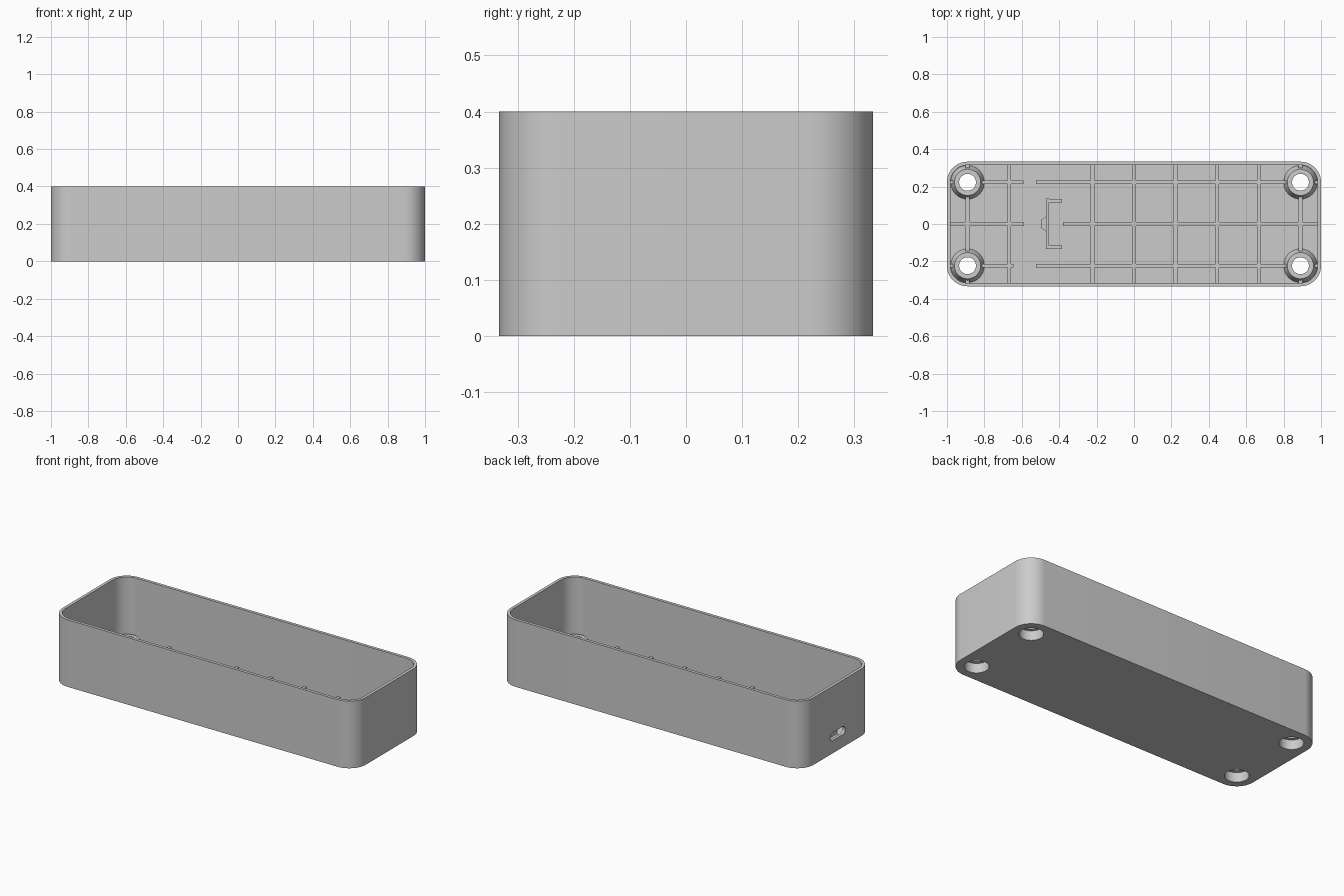
import bpy, bmesh, math
from mathutils import Matrix, Vector

cube = bpy.data.objects.get("Cube")
if cube:
    bpy.data.objects.remove(cube, do_unlink=True)

GREY = (0.6, 0.6, 0.6, 1)
grey = bpy.data.materials.new("light grey plastic")
grey.use_nodes = True
grey.diffuse_color = GREY
grey.node_tree.nodes["Principled BSDF"].inputs["Base Color"].default_value = GREY

HX, HY, HEIGHT = 1.0, 0.333, 0.4
RADIUS, WALL, FLOOR = 0.11, 0.018, 0.02
RIB_TOP, RIB_W, PITCH, ROW = 0.05, 0.02, 0.2225, 0.223
CORNERS = [(sx * (HX - RADIUS), sy * ROW) for sx in (-1, 1) for sy in (-1, 1)]


def finish(name, bm):
    bmesh.ops.recalc_face_normals(bm, faces=bm.faces)
    mesh = bpy.data.meshes.new(name)
    bm.to_mesh(mesh)
    bm.free()
    obj = bpy.data.objects.new(name, mesh)
    bpy.context.collection.objects.link(obj)
    mesh.materials.append(grey)
    return obj


def rounded(hx, hy, r, steps=12):
    """Outline of a rectangle with rounded corners."""
    points = []
    for k, (sx, sy) in enumerate([(1, 1), (-1, 1), (-1, -1), (1, -1)]):
        for i in range(steps + 1):
            a = (k + i / steps) * math.pi / 2
            points.append((sx * (hx - r) + r * math.cos(a),
                           sy * (hy - r) + r * math.sin(a)))
    return points


def prism(name, outline, z0, z1, matrix=Matrix()):
    bm = bmesh.new()
    face = bm.faces.new([bm.verts.new((x, y, z0)) for x, y in outline])
    grown = bmesh.ops.extrude_face_region(bm, geom=[face])["geom"]
    for v in grown:
        if isinstance(v, bmesh.types.BMVert):
            v.co.z = z1
    bmesh.ops.remove_doubles(bm, verts=bm.verts, dist=1e-5)
    bm.transform(matrix)
    return finish(name, bm)


def add_box(bm, x0, x1, y0, y1, z0, z1):
    size = Vector((x1 - x0, y1 - y0, z1 - z0))
    mid = Vector((x0 + x1, y0 + y1, z0 + z1)) / 2
    bmesh.ops.create_cube(bm, size=1, matrix=Matrix.Translation(mid) @ Matrix.Diagonal((*size, 1)))


def boolean(obj, other, operation="DIFFERENCE"):
    mod = obj.modifiers.new("boolean", "BOOLEAN")
    mod.operation, mod.solver, mod.object = operation, "EXACT", other
    bpy.context.view_layer.objects.active = obj
    bpy.ops.object.modifier_apply(modifier=mod.name)
    bpy.data.objects.remove(other, do_unlink=True)


def cylinder(r, x, y, z0, z1):
    circle = [(x + r * math.cos(a), y + r * math.sin(a))
              for a in (i * math.tau / 48 for i in range(48))]
    return prism("cutter", circle, z0, z1)


# Tray: rounded shell with an open top
tray = prism("tray", rounded(HX, HY, RADIUS), 0, HEIGHT)
boolean(tray, prism("cutter", rounded(HX - WALL, HY - WALL, RADIUS - WALL), FLOOR, 1))
for x, y in CORNERS:
    boolean(tray, cylinder(0.065, x, y, -0.1, 0.1))

# Cable port: shallow recess and through slot in the end wall
side = Matrix.Translation((0, 0, 0.1)) @ Matrix(((0, 0, 1, 0), (1, 0, 0, 0), (0, 1, 0, 0), (0, 0, 0, 1)))
boolean(tray, prism("cutter", rounded(0.095, 0.037, 0.036), -1.1, -0.991, side))
boolean(tray, prism("cutter", rounded(0.07, 0.024, 0.023), -1.1, -0.9, side))

# Floor ribs: cross ribs and lengthwise ribs with gaps for the clip
crossing = [k * PITCH for k in range(-4, 5) if k != -2]
rows = [(ROW, -0.99, -0.59), (ROW, -0.525, 0.99),
        (0, -0.99, -0.59), (0, -0.38, 0.99),
        (-ROW, -0.99, -0.645), (-ROW, -0.525, 0.99)]
z0 = FLOOR - 0.01
ribs = None
h = RIB_W / 2
for box in ([(x - h, x + h, -0.322, 0.322) for x in crossing]
            + [(x0, x1, y - h, y + h) for y, x0, x1 in rows]):
    bm = bmesh.new()
    add_box(bm, *box, z0, RIB_TOP)
    rib = finish("floor_ribs", bm)
    if ribs:
        boolean(ribs, rib, "UNION")
    else:
        ribs = rib
for x, y in CORNERS:
    boolean(ribs, cylinder(0.068, x, y, -0.1, 0.2))

# Corner bosses: tapered rings with a counterbore from below
profile = [(0.065, FLOOR), (0.065, 0.057), (0.045, 0.057),
           (0.045, 0.07), (0.07, 0.07), (0.09, FLOOR)]
for i, (x, y) in enumerate(CORNERS):
    bm = bmesh.new()
    verts = [bm.verts.new((r, 0, z)) for r, z in profile]
    edges = [bm.edges.new((verts[k - 1], verts[k])) for k in range(len(verts))]
    bmesh.ops.spin(bm, geom=verts + edges, cent=(0, 0, 0), axis=(0, 0, 1),
                   angle=math.tau, steps=48, use_merge=True)
    bmesh.ops.remove_doubles(bm, verts=bm.verts, dist=1e-5)
    bmesh.ops.translate(bm, verts=bm.verts, vec=(x, y, 0))
    finish(f"corner_boss_{i + 1}", bm)

# Board clip: stop plate, two side arms and a wedge brace
bm = bmesh.new()
add_box(bm, -0.47, -0.455, -0.13, 0.135, z0, 0.09)
for y in (-0.125, 0.125):
    add_box(bm, -0.47, -0.385, y - 0.009, y + 0.009, z0, 0.09)
finish("board_clip", bm)
prism("clip_wedge", [(-0.465, -0.045), (-0.465, 0.045), (-0.497, 0.02), (-0.497, -0.02)], z0, 0.08)

# Smooth the curved walls, keep edges sharp
bpy.ops.object.select_all(action="DESELECT")
for obj in bpy.context.collection.objects:
    if obj.type == "MESH" and grey.name in obj.data.materials:
        obj.select_set(True)
        bpy.context.view_layer.objects.active = obj
bpy.ops.object.shade_smooth_by_angle(angle=math.radians(30))
